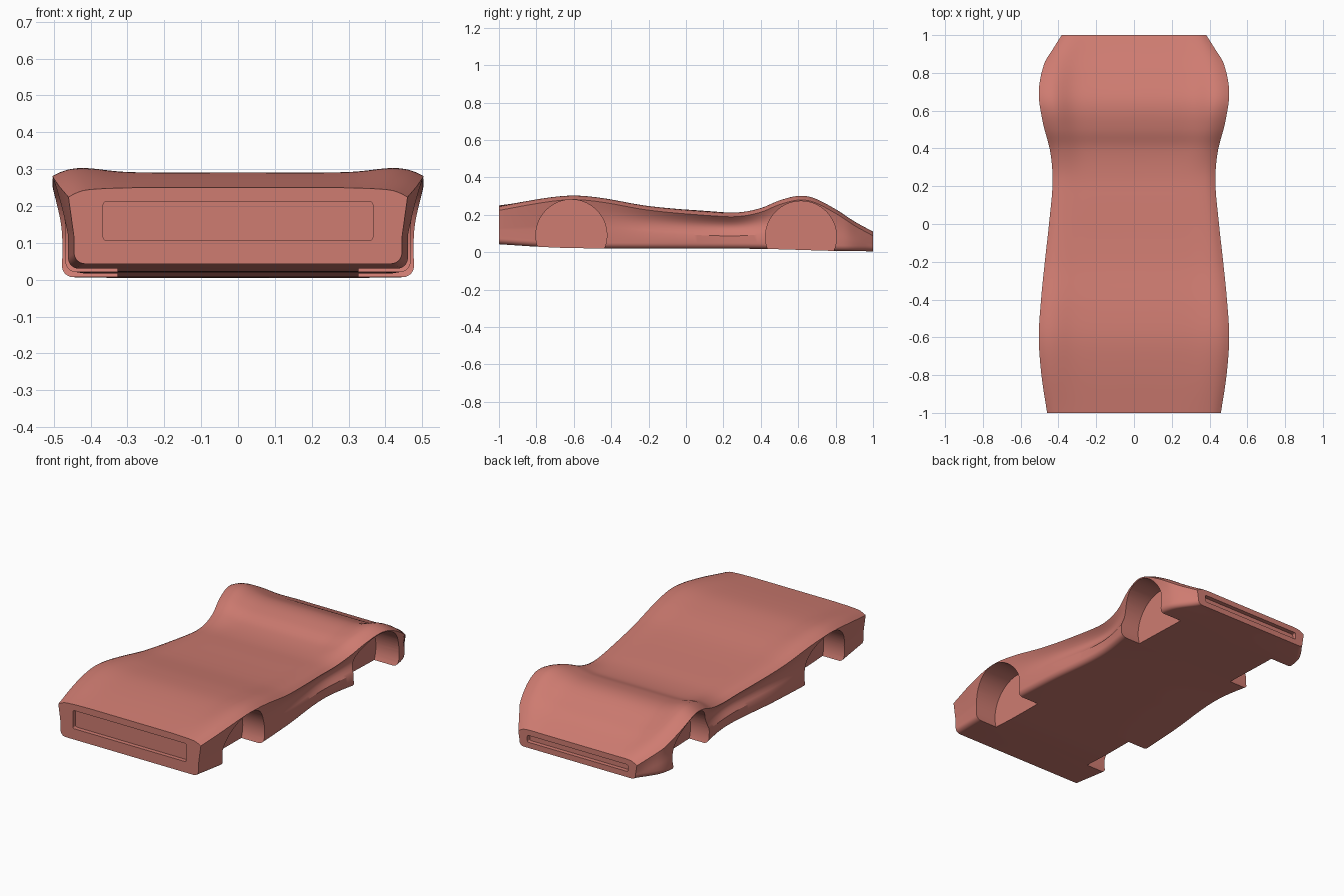
import bpy
import bmesh
import math
from mathutils import Vector

default_cube = bpy.data.objects.get("Cube")
if default_cube:
    bpy.data.objects.remove(default_cube, do_unlink=True)

coral = bpy.data.materials.new("coral_red")
coral.use_nodes = True
coral.diffuse_color = (0.62, 0.2, 0.165, 1)
coral.node_tree.nodes["Principled BSDF"].inputs["Base Color"].default_value = coral.diffuse_color


def curve(keys, t):
    """Smooth value through (position, value) keys."""
    def slope(i):
        a, b = keys[max(i - 1, 0)], keys[min(i + 1, len(keys) - 1)]
        return (b[1] - a[1]) / (b[0] - a[0])
    i = 0
    while i < len(keys) - 2 and t > keys[i + 1][0]:
        i += 1
    (t0, v0), (t1, v1) = keys[i], keys[i + 1]
    h = t1 - t0
    s = (t - t0) / h
    return (v0 * (1 + 2 * s) * (1 - s) ** 2 + slope(i) * h * s * (1 - s) ** 2
            + v1 * s * s * (3 - 2 * s) + slope(i + 1) * h * s * s * (s - 1))


# Body curves along the length: plan width, fender ridge, deck and underside
SHOULDER = [(-1, .46), (-.8, .49), (-.6, .504), (-.4, .492), (-.2, .472), (0, .45), (.22, .431),
            (.38, .443), (.54, .483), (.7, .504), (.85, .475), (.92, .433), (1, .383)]
SILL = [(-1, .445), (-.6, .472), (-.2, .455), (.22, .42), (.6, .475), (.85, .468), (1, .375)]
PINCH = [(-1, 0), (-.6, .003), (0, .025), (.25, .03), (.6, .01), (1, 0)]
RIDGE = [(-1, .246), (-.75, .29), (-.6, .303), (-.45, .29), (-.2, .247), (.15, .216), (.28, .213),
         (.4, .236), (.5, .277), (.6, .301), (.68, .291), (.8, .23), (.9, .165), (1, .11)]
DECK_DROP = [(-1, -.004), (-.6, .012), (-.2, .002), (.25, 0), (.45, .02), (.62, .037),
             (.75, .032), (.9, .01), (1, 0)]
UNDERSIDE = [(-1, .043), (-.8, .03), (-.6, .022), (0, .019), (.4, .018), (.8, .007), (1, .005)]


def half_section(y):
    """Right-hand outline from the deck centre round to the underside centre."""
    w, sill, ridge, base = (curve(k, y) for k in (SHOULDER, SILL, RIDGE, UNDERSIDE))
    deck = ridge - curve(DECK_DROP, y)
    edge = ridge - .022
    crown = [(0, deck), (.5 * w, deck), (.64 * w, deck + .2 * (ridge - deck)),
             (.83 * w, ridge), (.93 * w, ridge - .006), (w, edge)]
    points = [(x, curve(crown, x)) for x in (w * i / 24 for i in range(25))]
    points[-1] = (w, edge)
    # Flank pinched between shoulder and sill
    low = base + .4 * (edge - base)
    for i in range(1, 9):
        s = i / 8
        bend = curve(PINCH, y) * math.sin(math.pi * s)
        points.append((w + (sill - w) * s - bend, edge + (low - edge) * s))
    # Rounded lower corner
    r = min(.03, .8 * (low - base))
    for i in range(7):
        a = math.pi / 2 * i / 6
        points.append((sill - r + r * math.cos(a), base + r - r * math.sin(a)))
    points.append((0, base))
    return points


def make_object(name, bm):
    bmesh.ops.recalc_face_normals(bm, faces=bm.faces)
    mesh = bpy.data.meshes.new(name)
    bm.to_mesh(mesh)
    bm.free()
    mesh.materials.append(coral)
    obj = bpy.data.objects.new(name, mesh)
    bpy.context.collection.objects.link(obj)
    return obj


# Lofted shell with closed ends
bm = bmesh.new()
rows = []
steps = 100
for n in range(steps + 1):
    y = -1 + 2 * n / steps
    half = half_section(y)
    outline = half + [(-x, z) for x, z in reversed(half[1:-1])]
    rows.append([bm.verts.new((x, y, z)) for x, z in outline])
for a, b in zip(rows, rows[1:]):
    for i in range(len(a)):
        j = (i + 1) % len(a)
        bm.faces.new((a[i], a[j], b[j], b[i]))
bm.faces.new(rows[0])
bm.faces.new(rows[-1])
body = make_object("car_body", bm)


def cut(cutter):
    """Carve a cutter out of the body, then drop it."""
    mod = body.modifiers.new(cutter.name, 'BOOLEAN')
    mod.operation = 'DIFFERENCE'
    mod.solver = 'EXACT'
    mod.object = cutter
    bpy.context.view_layer.objects.active = body
    bpy.ops.object.modifier_apply(modifier=mod.name)
    bpy.data.objects.remove(cutter, do_unlink=True)


def extruded(name, outline, direction):
    """Prism from a flat outline pushed along a direction."""
    bm = bmesh.new()
    face = bm.faces.new([bm.verts.new(p) for p in outline])
    pushed = bmesh.ops.extrude_face_region(bm, geom=[face])["geom"]
    verts = [v for v in pushed if isinstance(v, bmesh.types.BMVert)]
    bmesh.ops.translate(bm, verts=verts, vec=Vector(direction))
    return make_object(name, bm)


# Wheel arches; the rear pair breaks through the deck inside the fenders
for axle, height in ((-.613, .091), (.615, .083)):
    for side in (-1, 1):
        ring = [2 * math.pi * i / 64 for i in range(64)]
        circle = [(side * .327, axle + .19 * math.cos(a), height + .19 * math.sin(a)) for a in ring]
        cut(extruded("wheel_arch_cutter", circle, (side * .4, 0, 0)))


def slot(name, half_width, bottom, top, end, depth, r):
    """Round-cornered recess in an end face."""
    outline = []
    corners = ((1, top), (-1, top), (-1, bottom), (1, bottom))
    for quarter, (sx, z) in enumerate(corners):
        cx = sx * (half_width - r)
        cz = z - r if z == top else z + r
        for i in range(5):
            a = math.pi / 2 * (quarter + i / 4)
            outline.append((cx + r * math.cos(a), end * (1 - depth), cz + r * math.sin(a)))
    cut(extruded(name, outline, (0, end * .2, 0)))


# Front and rear panel recesses
slot("front_recess_cutter", .366, .106, .212, -1, .025, .01)
slot("rear_recess_cutter", .325, .038, .078, 1, .025, .008)

# Smooth panels with crisp creases
bpy.ops.object.select_all(action='DESELECT')
body.select_set(True)
bpy.context.view_layer.objects.active = body
bpy.ops.object.shade_smooth_by_angle(angle=math.radians(30))
